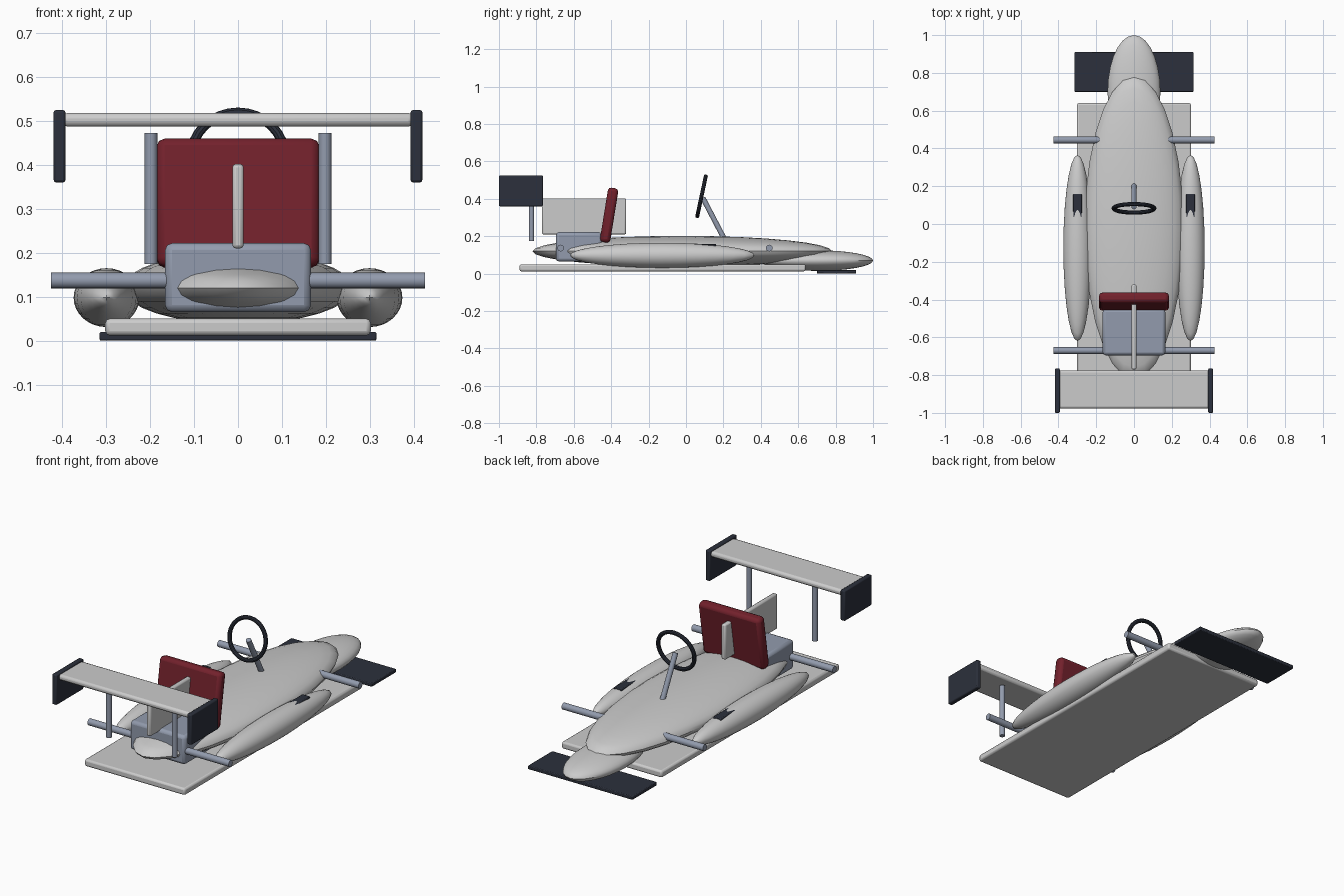
import bpy, math
from mathutils import Vector

if "Cube" in bpy.data.objects:
    bpy.data.objects.remove(bpy.data.objects["Cube"])


def mat(name, col):
    m = bpy.data.materials.new(name)
    m.diffuse_color = (*col, 1)
    m.use_nodes = True
    m.node_tree.nodes["Principled BSDF"].inputs["Base Color"].default_value = m.diffuse_color
    return m


STEEL = mat("steel", (0.29, 0.33, 0.42))
RED = mat("red", (0.17, 0.015, 0.025))
DARK = mat("dark", (0.025, 0.03, 0.045))


def finish(name, m):
    o = bpy.context.object
    o.name = name
    if m:
        o.data.materials.append(m)
    bpy.ops.object.shade_smooth_by_angle(angle=math.radians(35))
    return o


def box(name, lo, hi, bevel, m=None, tilt=0.0):
    c = [(a + b) / 2 for a, b in zip(lo, hi)]
    bpy.ops.mesh.primitive_cube_add(size=1, location=c, rotation=(tilt, 0, 0))
    bpy.context.object.scale = [b - a for a, b in zip(lo, hi)]
    bpy.ops.object.transform_apply(location=False, rotation=False, scale=True)
    o = finish(name, m)
    b = o.modifiers.new("bevel", 'BEVEL')
    b.width, b.segments = bevel, 2
    return o


def ellipsoid(name, c, r):
    bpy.ops.mesh.primitive_uv_sphere_add(segments=28, ring_count=16, radius=1, location=c)
    bpy.context.object.scale = r
    bpy.ops.object.transform_apply(location=False, rotation=False, scale=True)
    return finish(name, None)


def rod(name, a, b, r, m):
    a, b = Vector(a), Vector(b)
    d = b - a
    bpy.ops.mesh.primitive_cylinder_add(vertices=16, radius=r, depth=d.length, location=(a + b) / 2,
                                        rotation=d.to_track_quat('Z', 'Y').to_euler())
    return finish(name, m)


# floor and bodywork
box("floor", (-0.302, -0.89, 0.012), (0.302, 0.64, 0.05), 0.01)
ellipsoid("body", (0, -0.02, 0.12), (0.262, 0.80, 0.082))
ellipsoid("nose", (0, 0.70, 0.07), (0.14, 0.30, 0.055))

# front wing
box("front_wing", (-0.315, 0.70, 0), (0.315, 0.91, 0.02), 0.004, DARK)

# engine, fin and seat
box("engine", (-0.166, -0.695, 0.065), (0.166, -0.45, 0.222), 0.016, STEEL)
box("engine_fin", (-0.013, -0.77, 0.21), (0.013, -0.32, 0.402), 0.008)
box("seat", (-0.185, -0.439, 0.166), (0.185, -0.383, 0.460), 0.018, RED, -0.16)

# steering wheel and column
bpy.ops.mesh.primitive_torus_add(major_radius=0.108, minor_radius=0.011, major_segments=32, minor_segments=10,
                                 location=(0, 0.083, 0.414), rotation=(math.radians(78), 0, 0))
finish("steering_wheel", DARK)
rod("steering_column", (0, 0.09, 0.405), (0, 0.205, 0.185), 0.014, STEEL)

# rear wing
box("rear_wing", (-0.40, -0.977, 0.487), (0.40, -0.775, 0.518), 0.012)

# paired parts
for s, side in ((-1, "left"), (1, "right")):
    ellipsoid(f"{side}_side_pod", (s * 0.299, -0.127, 0.098), (0.075, 0.493, 0.067))
    box(f"{side}_intake", (s * 0.299 - 0.023, 0.035, 0.10), (s * 0.299 + 0.023, 0.16, 0.159), 0.004, DARK)
    rod(f"{side}_front_axle", (s * 0.14, 0.445, 0.137), (s * 0.425, 0.445, 0.137), 0.018, STEEL)
    rod(f"{side}_rear_axle", (s * 0.12, -0.67, 0.137), (s * 0.425, -0.67, 0.137), 0.018, STEEL)
    rod(f"{side}_wing_strut", (s * 0.198, -0.826, 0.175), (s * 0.198, -0.826, 0.472), 0.0145, STEEL)
    box(f"{side}_wing_endplate", (s * 0.406 - 0.0135, -1.0, 0.36), (s * 0.406 + 0.0135, -0.765, 0.525), 0.006, DARK)
